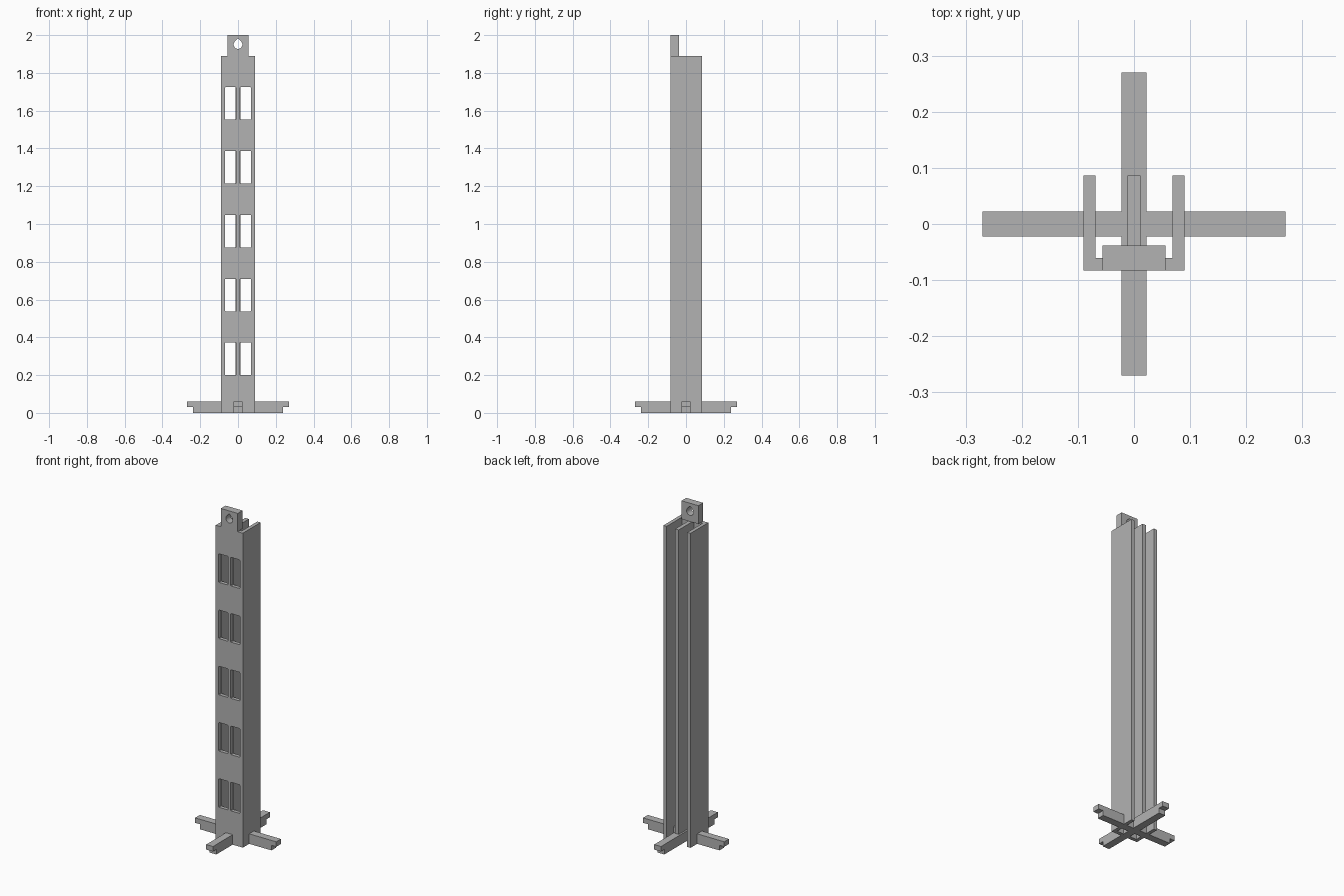
import bpy, math
from mathutils import Matrix

if "Cube" in bpy.data.objects:
    bpy.data.objects.remove(bpy.data.objects["Cube"])

grey = bpy.data.materials.new("plain grey")
grey.diffuse_color = (0.45, 0.45, 0.45, 1)
grey.use_nodes = True
grey.node_tree.nodes["Principled BSDF"].inputs["Base Color"].default_value = grey.diffuse_color

TOP = 1.89            # height of the column walls
FRONT, BACK = -0.083, 0.086
PANEL = 0.022         # wall thickness


def rect(x0, x1, z0, z1, c=0.0):
    """Rectangle outline, with small cut corners when c > 0."""
    if c == 0:
        return [(x0, z0), (x1, z0), (x1, z1), (x0, z1)]
    return [(x0 + c, z0), (x1 - c, z0), (x1, z0 + c), (x1, z1 - c),
            (x1 - c, z1), (x0 + c, z1), (x0, z1 - c), (x0, z0 + c)]


def plate(name, loops, y0, y1, turn=0.0):
    """Upright plate: first loop is the outline, the others are holes."""
    cu = bpy.data.curves.new(name, 'CURVE')
    cu.dimensions = '2D'
    cu.fill_mode = 'BOTH'
    cu.extrude = (y1 - y0) / 2
    for loop in loops:
        s = cu.splines.new('POLY')
        s.points.add(len(loop) - 1)
        for p, (x, z) in zip(s.points, loop):
            p.co = (x, z, 0, 1)
        s.use_cyclic_u = True
    tmp = bpy.data.objects.new(name + "_outline", cu)
    bpy.context.collection.objects.link(tmp)
    bpy.context.view_layer.update()
    me = bpy.data.meshes.new_from_object(
        tmp.evaluated_get(bpy.context.evaluated_depsgraph_get()))
    bpy.data.objects.remove(tmp)
    me.transform(Matrix.Rotation(turn, 4, 'Z')
                 @ Matrix.Translation((0, (y0 + y1) / 2, 0))
                 @ Matrix.Rotation(math.pi / 2, 4, 'X'))
    me.materials.clear()
    me.materials.append(grey)
    for f in me.polygons:
        f.use_smooth = False
    ob = bpy.data.objects.new(name, me)
    bpy.context.collection.objects.link(ob)
    return ob


# Front panel with five pairs of windows
windows = []
for i in range(5):
    z = 0.2 + i * 0.338
    windows += [rect(-0.07, -0.009, z, z + 0.172, 0.003),
                rect(0.009, 0.07, z, z + 0.172, 0.003)]
plate("front_panel", [rect(-0.09, 0.09, 0, TOP)] + windows, FRONT, FRONT + PANEL)

# Side walls and the middle rib, all open to the back
for name, x0, x1 in (("left_wall", -0.09, -0.0685), ("right_wall", 0.0685, 0.09),
                     ("middle_rib", -0.012, 0.012)):
    plate(name, [rect(x0, x1, 0, TOP)], FRONT + PANEL, BACK)

# Hanging tab with a teardrop hole
r, cz = 0.023, 1.95
hole = [(0, cz + r * math.sqrt(2))]
for i in range(25):
    a = math.radians(135 + i * 270 / 24)
    hole.append((r * math.cos(a), cz + r * math.sin(a)))
plate("hanging_tab", [rect(-0.056, 0.056, TOP, 2.0), hole], FRONT, -0.038)

# Crossed foot beams with stepped ends
beam = [(-0.238, 0), (0.238, 0), (0.238, 0.03), (0.27, 0.03),
        (0.27, 0.06), (-0.27, 0.06), (-0.27, 0.03), (-0.238, 0.03)]
plate("foot_beam_across", [beam], -0.0225, 0.0225)
plate("foot_beam_along", [beam], -0.0225, 0.0225, math.pi / 2)
